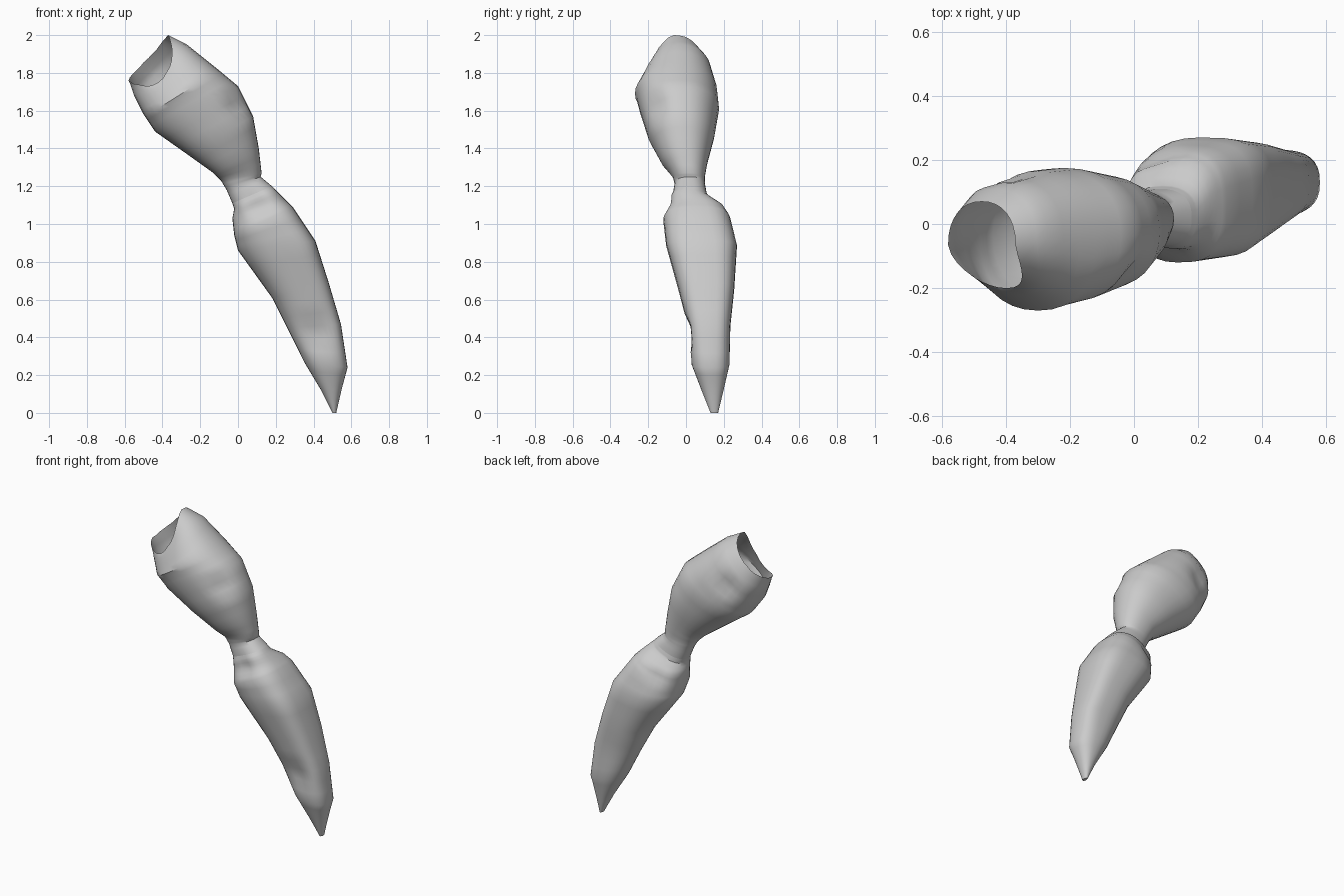
import bpy, bmesh, math, random
from mathutils import Vector

if "Cube" in bpy.data.objects:
    bpy.data.objects.remove(bpy.data.objects["Cube"])

random.seed(4)
SEG = 32
cloth = bpy.data.materials.new("plain grey")
cloth.diffuse_color = (0.6, 0.6, 0.6, 1)
cloth.use_nodes = True
cloth.node_tree.nodes["Principled BSDF"].inputs["Base Color"].default_value = cloth.diffuse_color

# Tilted rings: left x, left z, right x, right z, front y, back y, boxiness of right side
NECK = (-.03, 1.11, .18, 1.20, -.07, .11, .8)
UPPER = [
    (-.58, 1.77, -.37, 2.00, -.20, .07, .9),
    (-.55, 1.68, -.27, 1.95, -.225, .13, .9),
    (-.50, 1.58, -.12, 1.83, -.27, .165, .9),
    (-.44, 1.49, .00, 1.73, -.245, .175, .9),
    (-.27, 1.37, .08, 1.57, -.20, .15, .9),
    (-.13, 1.27, .11, 1.40, -.13, .115, .9),
    (-.09, 1.23, .125, 1.27, -.07, .10, .9),
    (-.06, 1.18, .12, 1.25, -.06, .10, .9),
    NECK,
]
LOWER = [
    NECK,
    (-.02, 1.08, .20, 1.18, -.085, .12, .8),
    (-.03, 1.03, .25, 1.13, -.09, .20, .75),
    (-.02, .94, .29, 1.09, -.12, .235, .7),
    (.00, .86, .41, .91, -.105, .27, .6),
    (.18, .61, .48, .69, -.04, .255, .6),
    (.26, .45, .545, .47, .01, .235, .65),
    (.35, .27, .58, .24, .03, .23, .8),
    (.44, .12, .55, .13, .08, .20, .9),
    (.50, .00, .52, .00, .13, .17, 1),
]
# Fabric dents: position, radius, depth
DENTS = [
    (Vector((-.02, -.15, 1.63)), .09, .03),
    (Vector((-.40, .15, 1.72)), .10, .03),
    (Vector((.42, .02, .42)), .11, .03),
    (Vector((.08, .18, 1.02)), .08, .03),
    (Vector((.10, -.10, 1.10)), .08, .02),
]


def ring_point(r, a, dip):
    lx, lz, rx, rz, y0, y1, box = r
    c, s = math.cos(a), math.sin(a)
    e = box if c > 0 else .9
    c, s = (math.copysign(abs(v) ** e, v) if abs(v) > 1e-6 else 0 for v in (c, s))
    p = Vector(((lx + rx) / 2 + c * (rx - lx) / 2,
                (y0 + y1) / 2 + s * (y1 - y0) / 2,
                (lz + rz) / 2 + c * (rz - lz) / 2))
    # the opening dips at its front edge
    d = dip * .13 * max(0, -s) ** 1.5
    return p + Vector((d * .6, 0, -d * .8))


def sleeve(name, rings, open_rim):
    bm = bmesh.new()
    loops, fine = [], []
    for a, b in zip(rings, rings[1:]):
        for k in range(3):
            fine.append(tuple(u + (v - u) * k / 3 for u, v in zip(a, b)))
    fine.append(rings[-1])
    for i, r in enumerate(fine):
        centre = Vector(((r[0] + r[2]) / 2, (r[4] + r[5]) / 2, (r[1] + r[3]) / 2))
        loop = []
        for j in range(SEG):
            dip = max(0, 1 - i / 7) if open_rim else 0
            p = ring_point(r, 2 * math.pi * j / SEG, dip)
            if open_rim and i == 0:  # ragged edge
                p.z -= random.uniform(0, .01) * (p.z < 1.99)
            for pos, rad, depth in DENTS:
                f = 1 - (p - pos).length / rad
                if f > 0:
                    p += (centre - p).normalized() * depth * f
            loop.append(bm.verts.new(p))
        loops.append(loop)
    for a, b in zip(loops, loops[1:]):
        for j in range(SEG):
            k = (j + 1) % SEG
            bm.faces.new((a[j], b[j], b[k], a[k]))
    if not open_rim:
        bm.faces.new(loops[-1])
    bmesh.ops.recalc_face_normals(bm, faces=bm.faces)
    me = bpy.data.meshes.new(name)
    bm.to_mesh(me)
    bm.free()
    me.materials.append(cloth)
    ob = bpy.data.objects.new(name, me)
    bpy.context.collection.objects.link(ob)
    bpy.ops.object.select_all(action='DESELECT')
    ob.select_set(True)
    bpy.context.view_layer.objects.active = ob
    bpy.ops.object.shade_smooth_by_angle(angle=math.radians(40))


sleeve("upper_sleeve", UPPER, True)
sleeve("lower_sleeve", LOWER, False)
